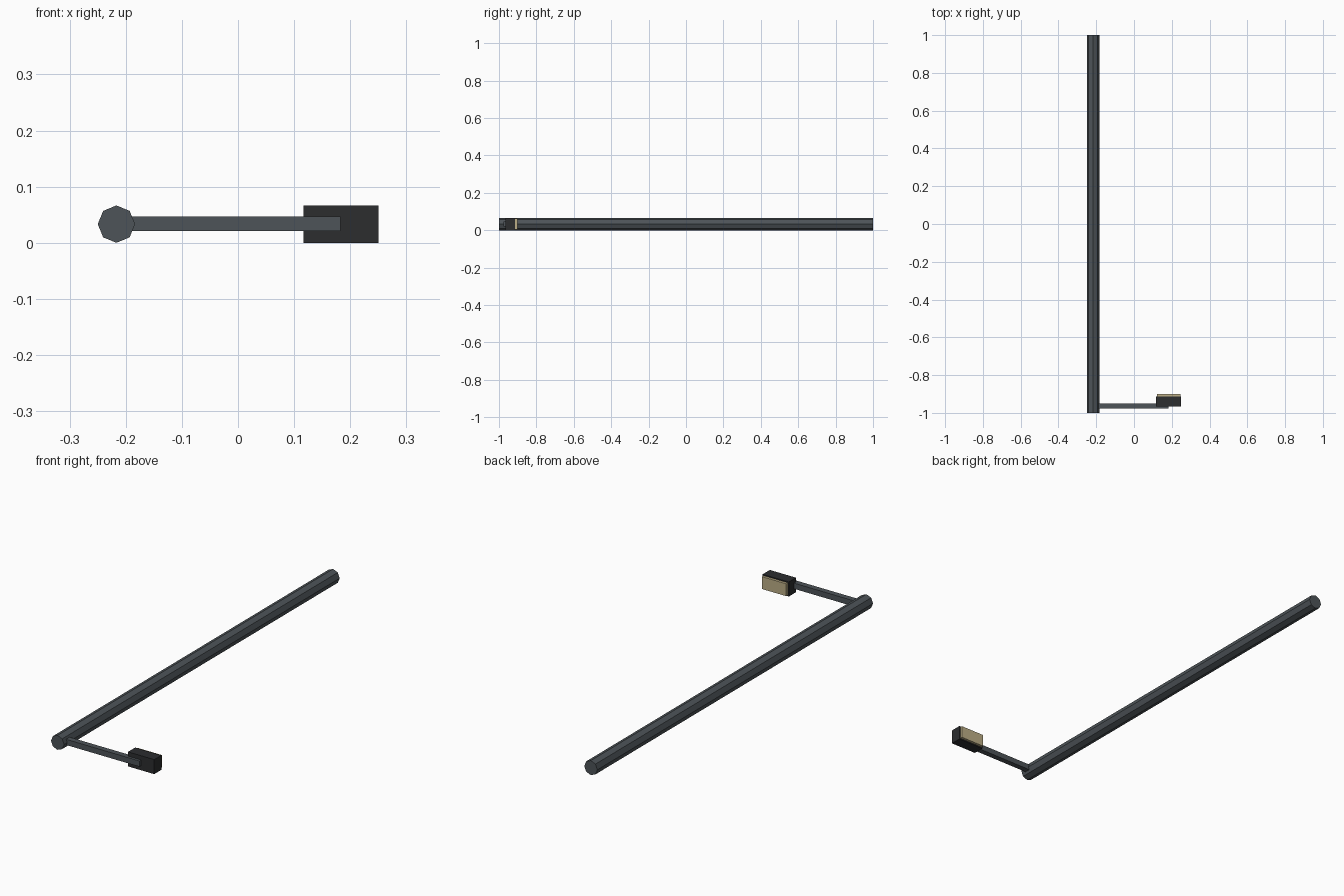
import bpy
from math import pi

if "Cube" in bpy.data.objects:
    bpy.data.objects.remove(bpy.data.objects["Cube"])


def material(name, color):
    m = bpy.data.materials.new(name)
    m.diffuse_color = (*color, 1)
    m.use_nodes = True
    m.node_tree.nodes["Principled BSDF"].inputs["Base Color"].default_value = m.diffuse_color
    return m


steel = material("dark_steel", (0.075, 0.088, 0.098))
black = material("black_housing", (0.025, 0.026, 0.028))
cream = material("cream_lens", (0.50, 0.42, 0.24))


def box(name, lo, hi, mat):
    """Box between two opposite corners."""
    centre = [(a + b) / 2 for a, b in zip(lo, hi)]
    bpy.ops.mesh.primitive_cube_add(size=1, location=centre)
    ob = bpy.context.object
    ob.name = name
    ob.scale = [b - a for a, b in zip(lo, hi)]
    bpy.ops.object.transform_apply(location=False, rotation=False, scale=True)
    ob.data.materials.append(mat)
    return ob


# Long eight-sided pole lying along y
bpy.ops.mesh.primitive_cylinder_add(vertices=8, radius=0.0333, depth=2,
                                    location=(-0.2167, 0, 0.0333),
                                    rotation=(pi / 2, 0, 0))
pole = bpy.context.object
pole.name = "pole"
pole.data.materials.append(steel)

# Side arm, starting inside the pole and ending on the lamp's front
box("arm", (-0.2167, -0.977, 0.021), (0.183, -0.951, 0.047), steel)

# Lamp housing and its inset lens panel
box("lamp_housing", (0.117, -0.965, 0), (0.25, -0.913, 0.0667), black)
box("lamp_lens", (0.122, -0.915, 0.005), (0.245, -0.901, 0.0617), cream)
